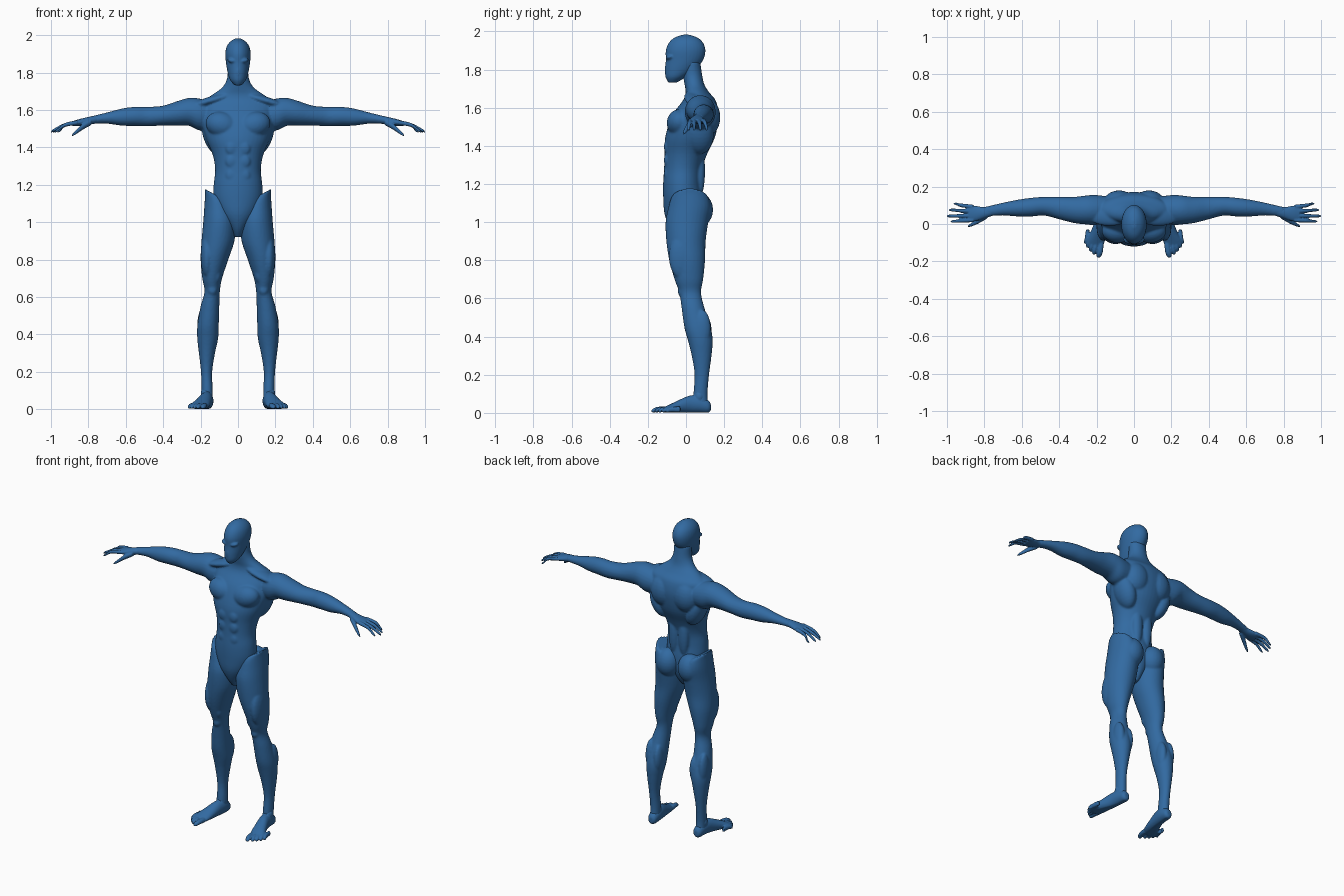
import bpy, bmesh, math
from mathutils import Vector, Matrix

skin = bpy.data.materials.new("body_blue")
skin.diffuse_color = (0.032, 0.145, 0.36, 1)


def spline(p, steps=4):
    """Catmull-Rom resampling of cross-section tuples."""
    p = [tuple(s) + (0,) * (6 - len(s)) for s in p]
    out = []
    for i in range(len(p) - 1):
        a, b, c, d = p[max(i - 1, 0)], p[i], p[i + 1], p[min(i + 2, len(p) - 1)]
        for k in range(steps):
            t = k / steps
            out.append([0.5 * (2 * q + (r - o) * t + (2 * o - 5 * q + 4 * r - s) * t * t
                               + (3 * q - o - 3 * r + s) * t ** 3)
                        for o, q, r, s in zip(a, b, c, d)])
    return out + [list(p[-1])]


def loft(bm, axis, sections, side=1, n=24):
    """Tube of ellipses: (position on axis, centre u, centre v, radius u, radius v, tilt)."""
    rings = []
    for t, u, v, ru, rv, tilt in spline(sections):
        ring = []
        for i in range(n):
            a = 2 * math.pi * i / n
            du, dv = ru * math.cos(a), rv * math.sin(a)
            w = t + tilt * du
            co = {'z': (u + du, v + dv, w), 'x': (w, u + du, v + dv),
                  'y': (u + du, w, v + dv)}[axis]
            ring.append(bm.verts.new((co[0] * side, co[1], co[2])))
        rings.append(ring)
    for r, s in zip(rings, rings[1:]):
        for i in range(n):
            j = (i + 1) % n
            bm.faces.new((r[i], r[j], s[j], s[i]))
    bm.faces.new(rings[0][::-1])
    bm.faces.new(rings[-1])


def muscle(bm, loc, rad, side=1, rot=0.0):
    """Ellipsoid bulge, rotated about the y axis."""
    m = (Matrix.Translation((loc[0] * side, loc[1], loc[2]))
         @ Matrix.Rotation(rot * side, 4, 'Y') @ Matrix.Diagonal((*rad, 1)))
    bmesh.ops.create_uvsphere(bm, u_segments=24, v_segments=14, radius=1, matrix=m)


def finish(bm, name, voxel, smooth):
    """Fuse the overlapping shapes into one smooth skin."""
    for v in bm.verts:
        v.co.z = max(v.co.z, 0.002)
    # each closed shell outward
    bmesh.ops.recalc_face_normals(bm, faces=bm.faces)
    me = bpy.data.meshes.new(name)
    bm.to_mesh(me)
    bm.free()
    me.materials.append(skin)
    ob = bpy.data.objects.new(name, me)
    bpy.context.collection.objects.link(ob)
    r = ob.modifiers.new("fuse", 'REMESH')
    r.mode = 'VOXEL'
    r.voxel_size = voxel
    r.use_smooth_shade = True
    s = ob.modifiers.new("soften", 'SMOOTH')
    s.factor = 0.5
    s.iterations = smooth


# Upper body: trunk, neck, chest, back and arms
bm = bmesh.new()
loft(bm, 'z', [(0.92, 0, -0.01, .02, .04), (0.97, 0, -0.01, .05, .075), (1.04, 0, -0.012, .10, .10),
               (1.12, 0, -0.015, .13, .104), (1.2, 0, -0.02, .13, .10), (1.28, 0, -0.015, .122, .10),
               (1.36, 0, 0, .135, .112), (1.44, 0, .02, .168, .13), (1.52, 0, .04, .19, .128),
               (1.58, 0, .055, .19, .115), (1.64, 0, .07, .19, .085), (1.68, 0, .06, .14, .062),
               (1.72, 0, .045, .085, .052), (1.77, 0, .035, .058, .05), (1.84, 0, .03, .055, .045)], n=40)
for s in (1, -1):
    loft(bm, 'x', [(.10, .08, 1.57, .06, .06), (.2, .075, 1.575, .08, .085), (.26, .075, 1.59, .077, .075),
                   (.32, .075, 1.583, .07, .066), (.4, .085, 1.57, .06, .053), (.48, .095, 1.565, .05, .052),
                   (.55, .09, 1.566, .05, .051), (.62, .085, 1.562, .045, .046), (.7, .08, 1.557, .034, .03),
                   (.77, .07, 1.548, .028, .022), (.8, .065, 1.543, .026, .02)], s)
    muscle(bm, (.085, -.035, 1.52), (.09, .066, .07), s, -.3)      # chest
    muscle(bm, (.08, .11, 1.55), (.085, .07, .10), s)              # shoulder blade
    muscle(bm, (.13, .07, 1.46), (.055, .075, .11), s, .35)        # side of back
    muscle(bm, (.035, .07, 1.27), (.035, .03, .14), s)             # lower back
    muscle(bm, (.13, .04, 1.655), (.12, .05, .022), s, .28)        # neck slope
    for z in (1.25, 1.325, 1.395):
        muscle(bm, (.034, -.1, z), (.032, .016, .036), s)          # belly
finish(bm, "upper_body", .0065, 4)

# Head with brow, nose and jaw
bm = bmesh.new()
loft(bm, 'z', [(1.732, 0, -.07, .018, .022), (1.76, 0, -.055, .042, .052), (1.8, 0, -.03, .055, .08),
               (1.85, 0, -.008, .064, .098), (1.9, 0, -.002, .068, .104), (1.94, 0, 0, .06, .09),
               (1.967, 0, 0, .04, .062), (1.983, 0, 0, .012, .02)], n=32)
muscle(bm, (0, -.096, 1.8), (.014, .016, .04))
muscle(bm, (0, -.07, 1.765), (.03, .034, .03))
for s in (1, -1):
    muscle(bm, (.027, -.082, 1.862), (.03, .024, .014), s, -.25)
finish(bm, "head", .005, 3)

for side, label in ((1, "left"), (-1, "right")):
    # Hand: palm, four fingers and thumb
    bm = bmesh.new()
    loft(bm, 'x', [(.755, .072, 1.55, .028, .022), (.8, .06, 1.542, .03, .021),
                   (.85, .056, 1.533, .042, .018), (.885, .056, 1.527, .042, .013)], side)
    for y0, y1, tip in ((.092, .108, .965), (.068, .075, .99), (.044, .043, 1.0), (.021, .014, .98)):
        loft(bm, 'x', [(.86, y0, 1.533, .012, .012), (.925, (y0 + y1) / 2, 1.52, .010, .011),
                       (tip - .015, y1, 1.492, .008, .008), (tip, y1, 1.482, .004, .004)], side, 10)
    loft(bm, 'x', [(.785, .045, 1.535, .016, .016), (.83, .018, 1.51, .015, .016),
                   (.87, -.004, 1.478, .010, .011), (.888, -.012, 1.464, .005, .005)], side, 10)
    finish(bm, label + "_hand", .004, 2)

    # Leg with raised hip lip, seat, thigh, knee and calf
    bm = bmesh.new()
    loft(bm, 'z', [(1.142, .112, .02, .066, .085, .55), (1.12, .106, .02, .07, .1, .45),
                   (1.07, .1, .018, .08, .112, .2), (1.0, .098, .005, .088, .112), (.9, .107, 0, .088, .103),
                   (.8, .126, .006, .074, .094), (.7, .138, .015, .053, .075), (.63, .138, .022, .041, .057),
                   (.55, .15, .037, .05, .06), (.45, .16, .06, .057, .069), (.38, .162, .075, .056, .065),
                   (.3, .166, .082, .043, .052), (.2, .168, .083, .03, .038), (.1, .165, .076, .03, .037),
                   (.03, .165, .078, .03, .04)], side, 32)
    muscle(bm, (.078, .068, 1.065), (.074, .074, .09), side)       # seat
    muscle(bm, (.165, -.02, .82), (.035, .07, .12), side)          # outer thigh
    muscle(bm, (.115, -.02, .73), (.028, .04, .06), side)          # inner thigh
    muscle(bm, (.137, -.018, .64), (.027, .025, .035), side)       # kneecap
    muscle(bm, (.13, .09, .43), (.027, .045, .09), side)           # inner calf
    muscle(bm, (.19, .085, .44), (.028, .045, .1), side)           # outer calf
    finish(bm, label + "_leg", .0065, 3)

    # Foot: heel, ankle, instep and toes
    bm = bmesh.new()
    loft(bm, 'y', [(.13, .163, .03, .015, .018), (.115, .163, .034, .028, .034), (.07, .165, .045, .034, .045),
                   (.02, .172, .045, .036, .046), (-.04, .188, .032, .043, .034),
                   (-.09, .205, .02, .05, .022), (-.115, .21, .016, .042, .014)], side)
    muscle(bm, (.167, .07, .085), (.032, .03, .04), side)
    for x0, x1, tip, r in ((.177, .188, -.18, .016), (.203, .214, -.163, .012), (.222, .232, -.147, .011),
                           (.237, .248, -.127, .011), (.247, .26, -.105, .010)):
        y0 = tip + .075
        loft(bm, 'y', [(y0, x0, .018, r, .016), (tip + .03, (x0 + x1) / 2, .018, r, .014),
                       (tip + .008, x1, .012, r * .85, .011), (tip, x1, .01, r * .4, .006)], side, 12)
    finish(bm, label + "_foot", .0045, 2)
